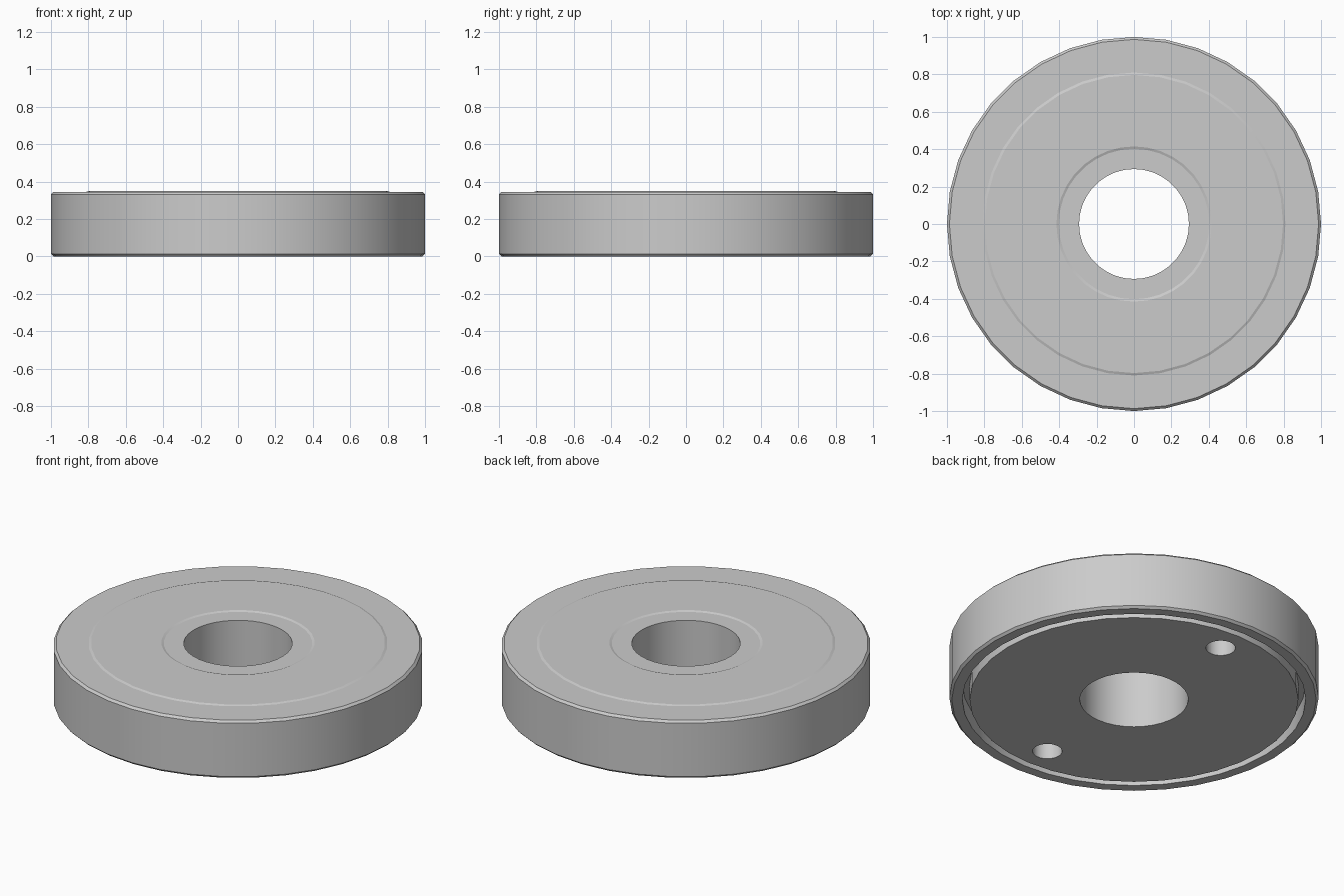
import bpy, bmesh
from math import sin, cos, pi

if "Cube" in bpy.data.objects:
    bpy.data.objects.remove(bpy.data.objects["Cube"])

SIDES = 36


def lathe(name, profile, sides=SIDES):
    """Revolve a closed (radius, z) outline around the z axis."""
    bm = bmesh.new()
    rings = [[bm.verts.new((r * cos(2 * pi * i / sides), r * sin(2 * pi * i / sides), z))
              for i in range(sides)] for r, z in profile]
    for k, ring in enumerate(rings):
        nxt = rings[(k + 1) % len(rings)]
        for i in range(sides):
            j = (i + 1) % sides
            bm.faces.new((ring[i], ring[j], nxt[j], nxt[i]))
    bmesh.ops.recalc_face_normals(bm, faces=bm.faces)
    mesh = bpy.data.meshes.new(name)
    bm.to_mesh(mesh)
    bm.free()
    obj = bpy.data.objects.new(name, mesh)
    bpy.context.collection.objects.link(obj)
    return obj


# Disc body: underside groove, chamfered rim, slightly raised top band, centre bore
disc = lathe("disc_body", [
    (0.294, 0.0), (0.89, 0.0), (0.89, 0.10), (0.93, 0.10), (0.93, 0.0),
    (0.987, 0.0), (1.0, 0.013), (1.0, 0.332), (0.987, 0.345),
    (0.81, 0.345), (0.797, 0.35), (0.415, 0.35), (0.402, 0.345), (0.294, 0.345),
])
bpy.context.view_layer.objects.active = disc
disc.select_set(True)

# Two blind pin holes in the underside
for side in (1, -1):
    bpy.ops.mesh.primitive_cylinder_add(vertices=32, radius=0.08, depth=0.3,
                                        location=(0, 0.73 * side, 0))
    cutter = bpy.context.object
    cutter.name = "pin_hole_cutter"
    cutter.hide_render = True
    bpy.context.view_layer.objects.active = disc
    mod = disc.modifiers.new("pin_hole", 'BOOLEAN')
    mod.operation = 'DIFFERENCE'
    mod.solver = 'EXACT'
    mod.object = cutter
    bpy.ops.object.modifier_apply(modifier=mod.name)
    bpy.data.objects.remove(cutter)

# Smooth walls, crisp edges
bpy.ops.object.select_all(action='DESELECT')
disc.select_set(True)
bpy.context.view_layer.objects.active = disc
bpy.ops.object.shade_smooth_by_angle(angle=0.35)
